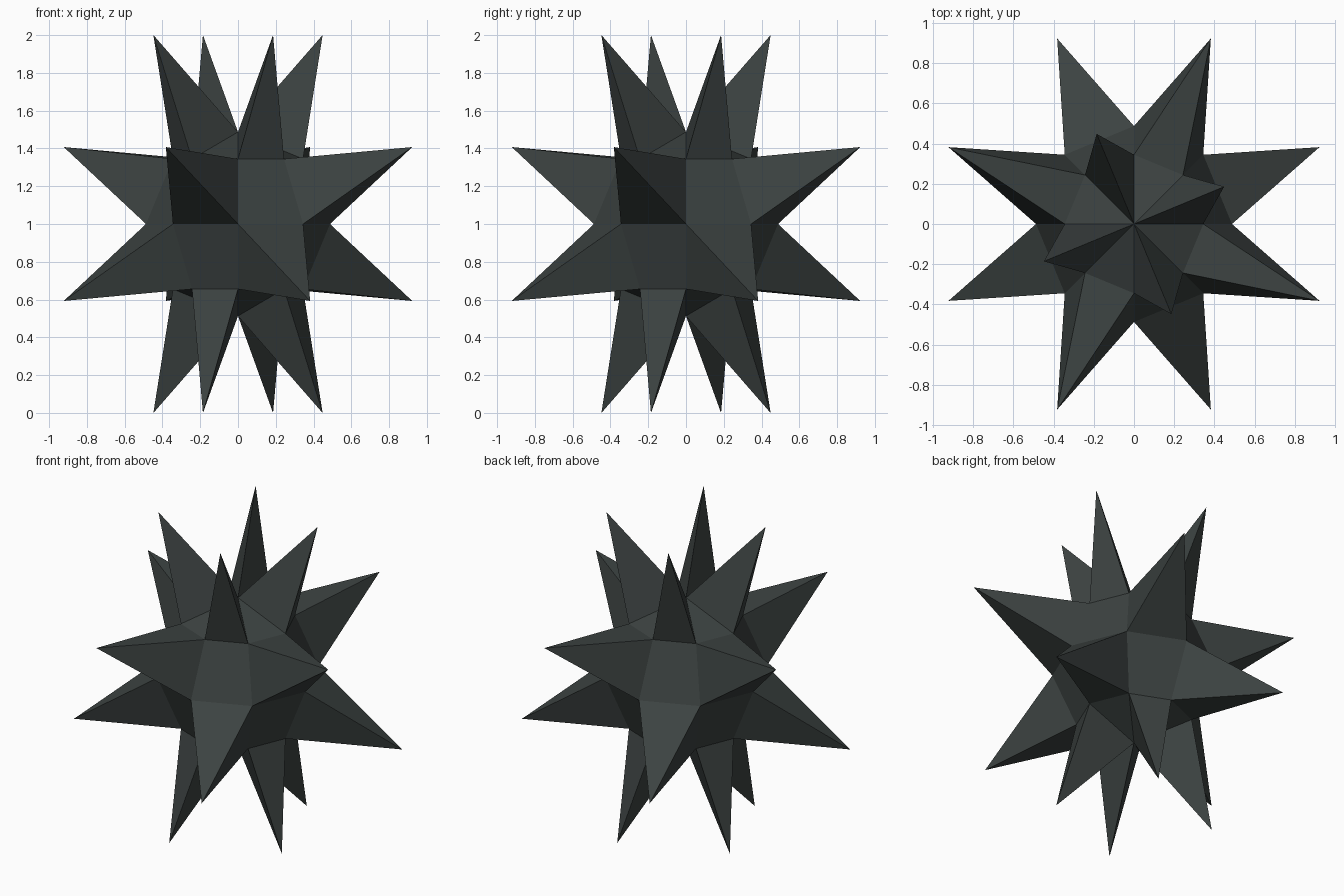
import bpy
import bmesh
import math

cube = bpy.data.objects.get("Cube")
if cube:
    bpy.data.objects.remove(cube, do_unlink=True)

SEGMENTS, BANDS, RADIUS = 8, 4, 0.487
CENTRE_Z = 1.0
CAP_SPIKE, SIDE_SPIKE = 0.667, 0.658

# Dark slate material
slate = bpy.data.materials.new("dark_slate")
slate.use_nodes = True
colour = (0.045, 0.055, 0.053, 1)
slate.diffuse_color = colour
bsdf = next(n for n in slate.node_tree.nodes if n.type == "BSDF_PRINCIPLED")
bsdf.inputs["Base Color"].default_value = colour
bsdf.inputs["Roughness"].default_value = 0.8

# Faceted ball core
bm = bmesh.new()
bmesh.ops.create_uvsphere(bm, u_segments=SEGMENTS, v_segments=BANDS, radius=RADIUS)
bmesh.ops.recalc_face_normals(bm, faces=bm.faces)
bm.normal_update()

# Checkerboard choice of the facets that carry spikes
cap_faces, side_faces = [], []
for face in bm.faces:
    c = face.calc_center_median()
    column = int((math.atan2(c.y, c.x) % math.tau) / (math.tau / SEGMENTS))
    polar = math.acos(max(-1, min(1, c.z / c.length)))
    band = int(polar / (math.pi / BANDS))
    if (column + band) % 2 == 0:
        (cap_faces if len(face.verts) == 3 else side_faces).append(face)

# Raise each chosen facet into a pyramid
for faces, height in ((cap_faces, CAP_SPIKE), (side_faces, SIDE_SPIKE)):
    bmesh.ops.poke(bm, faces=faces, offset=height, center_mode="MEAN")

bmesh.ops.translate(bm, verts=bm.verts, vec=(0, 0, CENTRE_Z))
for face in bm.faces:
    face.smooth = False
mesh = bpy.data.meshes.new("spiked_ball")
bm.to_mesh(mesh)
bm.free()
mesh.materials.append(slate)
bpy.context.collection.objects.link(bpy.data.objects.new("spiked_ball", mesh))
